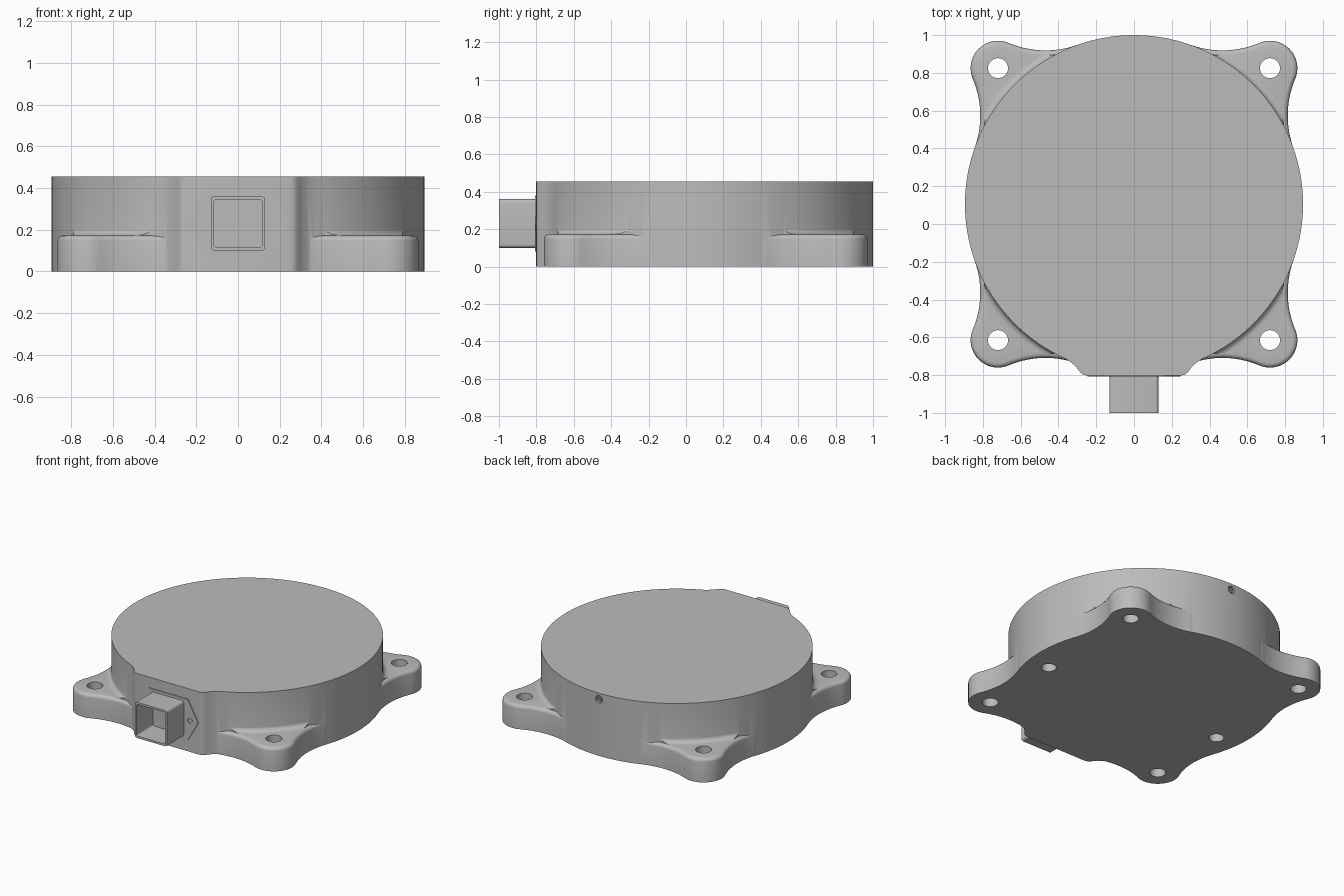
import bpy, bmesh
from math import sin, cos, pi, atan2, acos, radians, sqrt
from mathutils import Vector

if "Cube" in bpy.data.objects:
    bpy.data.objects.remove(bpy.data.objects["Cube"])

grey = bpy.data.materials.new("light_grey_metal")
grey.use_nodes = True
colour = (0.5, 0.5, 0.5, 1)
grey.diffuse_color = colour
grey.node_tree.nodes["Principled BSDF"].inputs["Base Color"].default_value = colour

CY = 0.105          # disc centre in y
BODY_R, HEIGHT = 0.895, 0.456
EAR_R, EAR_D, EAR_H, EAR_EDGE = 0.145, 0.72 * sqrt(2), 0.172, 0.025
BLEND_R = 0.5       # concave radius between ear and disc
FRONT = CY - 0.907  # flat front face


def arc(cx, cy, r, a0, a1, n):
    return [(cx + r * cos(a0 + (a1 - a0) * i / n), cy + r * sin(a0 + (a1 - a0) * i / n))
            for i in range(n + 1)]


def loft(name, rings, closed=False):
    """Skin equal-length point rings; cap the ends unless the rings close on themselves."""
    bm = bmesh.new()
    rows = [[bm.verts.new(p) for p in ring] for ring in rings]
    pairs = list(zip(rows, rows[1:])) + ([(rows[-1], rows[0])] if closed else [])
    for low, high in pairs:
        for i in range(len(low)):
            j = (i + 1) % len(low)
            bm.faces.new((low[i], low[j], high[j], high[i]))
    if not closed:
        bm.faces.new(rows[0])
        bm.faces.new(rows[-1])
    bmesh.ops.recalc_face_normals(bm, faces=bm.faces)
    mesh = bpy.data.meshes.new(name)
    bm.to_mesh(mesh)
    bm.free()
    mesh.materials.append(grey)
    obj = bpy.data.objects.new(name, mesh)
    bpy.context.collection.objects.link(obj)
    return obj


def upright(name, pts, z0, z1):
    return loft(name, [[(x, y, z) for x, y in pts] for z in (z0, z1)])


def along_y(name, pts, y0, y1):
    return loft(name, [[(x, y, z) for x, z in pts] for y in (y0, y1)])


def combine(obj, other, operation):
    mod = obj.modifiers.new("combine", 'BOOLEAN')
    mod.operation, mod.solver, mod.object = operation, 'EXACT', other
    bpy.context.view_layer.update()
    graph = bpy.context.evaluated_depsgraph_get()
    mesh = bpy.data.meshes.new_from_object(obj.evaluated_get(graph))
    obj.modifiers.clear()
    obj.data = mesh
    bpy.data.objects.remove(other)


def circle(x, y, r, n=32):
    return arc(x, y, r, 0, 2 * pi, n)[:-1]


def rounded_square(cx, cy, half, r):
    pts = []
    for k in range(4):
        a = k * pi / 2
        sx, sy = (1, 1, -1, -1)[k] if k != 1 else -1, (1, 1, -1, -1)[k]
        if k == 3:
            sx = 1
        pts += arc(cx + sx * (half - r), cy + sy * (half - r), r, a, a + pi / 2, 5)
    return pts


def base_outline(d):
    """Four ears joined to the disc by concave arcs, shrunk by d."""
    reach = BODY_R + BLEND_R
    phi = acos((reach ** 2 + EAR_D ** 2 - (EAR_R + BLEND_R) ** 2) / (2 * reach * EAR_D))
    fx, fy = reach * cos(phi), reach * sin(phi)
    beta = atan2(fy, fx - EAR_D)
    local = arc(fx, -fy, BLEND_R + d, -phi - pi, -beta - pi, 14)
    local += arc(EAR_D, 0, EAR_R - d, -beta, beta, 28)[1:-1]
    local += arc(fx, fy, BLEND_R + d, beta + pi, phi + pi, 14)
    pts = []
    for k in range(4):
        a = radians(45 + 90 * k)
        pts += [(x * cos(a) - y * sin(a), CY + x * sin(a) + y * cos(a)) for x, y in local]
    return pts


# Disc with a flat-faced boss at the front
edge = [(0.335, -0.836), (0.312, -0.855), (0.295, -0.876), (0.282, -0.893),
        (0.268, -0.903), (0.248, -0.907)]
start = atan2(-sqrt(BODY_R ** 2 - 0.36 ** 2), 0.36)
outline = arc(0, CY, BODY_R, start, pi - start, 150)
outline += [(-x, CY + y) for x, y in edge] + [(x, CY + y) for x, y in reversed(edge)]
housing = upright("housing", outline, 0, HEIGHT)

# Mounting ears with a rounded top edge
steps = [(0, 0)] + [(EAR_EDGE * (1 - cos(t * pi / 8)), EAR_H - EAR_EDGE * (1 - sin(t * pi / 8)))
                    for t in range(5)]
combine(housing, loft("ears", [[(x, y, z) for x, y in base_outline(d)] for d, z in steps]), 'UNION')

# Concave fillet where the ears meet the disc wall
F = 0.035
profile = [(BODY_R - 0.03, EAR_H - 0.02), (BODY_R + F, EAR_H - 0.02)]
profile += [(BODY_R - 0.001 + F - F * sin(t * pi / 10), EAR_H + F - F * cos(t * pi / 10))
            for t in range(6)]
profile.append((BODY_R - 0.03, EAR_H + F))
fillet = loft("fillet", [[(r * cos(a), CY + r * sin(a), z) for r, z in profile]
                         for a in (2 * pi * i / 128 for i in range(128))], closed=True)
combine(fillet, upright("fillet_limit", base_outline(EAR_EDGE), 0.1, 0.3), 'INTERSECT')
combine(housing, fillet, 'UNION')

# Through holes in the ears and two blind holes underneath
for sx in (-1, 1):
    for sy in (-1, 1):
        combine(housing, upright("hole", circle(sx * 0.72, CY + sy * 0.72, 0.053), -0.1, 0.3),
                'DIFFERENCE')
    combine(housing, upright("blind_hole", circle(sx * 0.72, -0.015, 0.05), -0.1, 0.2), 'DIFFERENCE')

# Small vent recess at the back
VENT_Z = 0.41
combine(housing, along_y("vent_recess", circle(0, VENT_Z, 0.028, 24), 0.975, 1.1), 'DIFFERENCE')
vent = along_y("vent_plug", circle(0, VENT_Z, 0.018, 24), 0.97, 0.995)
combine(vent, along_y("vent_bore", circle(0, VENT_Z, 0.008, 16), 0.98, 1.1), 'DIFFERENCE')

# Thin six-sided flange plate behind the connector
CZ = 0.23
plate = [(0.245, CZ), (0.16, CZ + 0.15), (-0.16, CZ + 0.15),
         (-0.245, CZ), (-0.16, CZ - 0.15), (0.16, CZ - 0.15)]
flange = along_y("connector_flange", plate, FRONT - 0.006, FRONT + 0.004)
screws = []
for sx in (-1, 1):
    combine(flange, along_y("screw_hole", circle(sx * 0.18, CZ, 0.02, 24), -1, -0.7), 'DIFFERENCE')
    screws.append(along_y("screw", circle(sx * 0.18, CZ, 0.014, 24), FRONT - 0.004, FRONT + 0.01))

# Square connector socket, open at the front
socket = along_y("connector_socket", rounded_square(0, CZ, 0.13, 0.018), -1, FRONT + 0.01)
combine(socket, along_y("socket_bore", rounded_square(0, CZ, 0.115, 0.012), -1.1, FRONT - 0.008),
        'DIFFERENCE')

# Smooth the curves, keep the edges crisp
bpy.ops.object.select_all(action='DESELECT')
for obj in [housing, vent, flange, socket] + screws:
    obj.select_set(True)
bpy.context.view_layer.objects.active = housing
bpy.ops.object.shade_smooth_by_angle(angle=radians(30))
